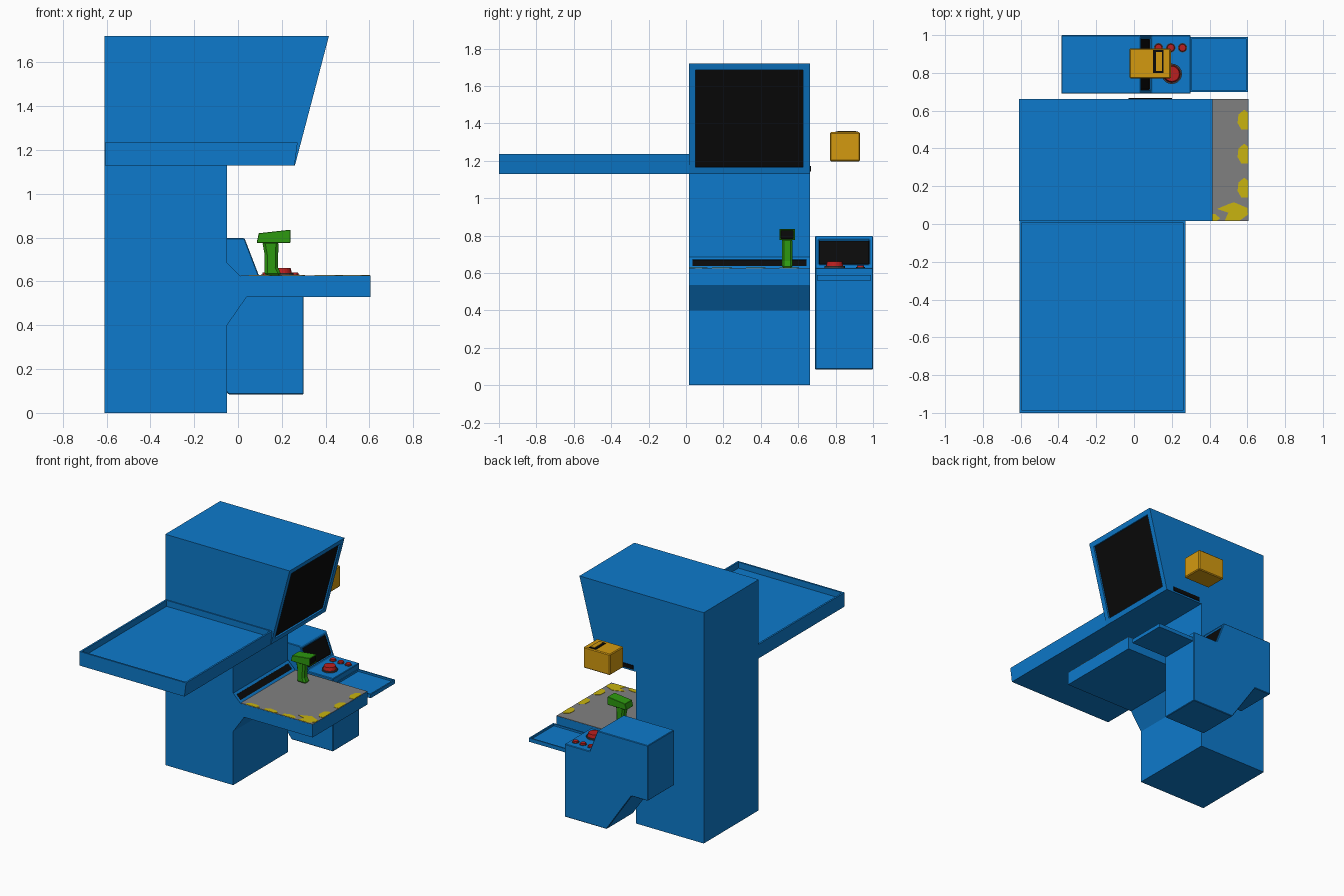
import bpy, bmesh, math
from mathutils import Vector

if "Cube" in bpy.data.objects:
    bpy.data.objects.remove(bpy.data.objects["Cube"])


def material(name, rgb):
    m = bpy.data.materials.new(name)
    m.diffuse_color = (*rgb, 1)
    m.use_nodes = True
    m.node_tree.nodes["Principled BSDF"].inputs["Base Color"].default_value = m.diffuse_color
    return m


BLUE = material("cabinet blue", (0.004, 0.195, 0.604))
BLACK = material("screen black", (0.003, 0.003, 0.003))
GREY = material("desk grey", (0.216, 0.216, 0.216))
HAZARD = material("hazard yellow", (0.58, 0.456, 0.005))
AMBER = material("amber", (0.658, 0.323, 0.005))
GREEN = material("stick green", (0.027, 0.323, 0.005))
RED = material("button red", (0.5, 0.014, 0.014))
DARK = material("button ring", (0.06, 0.05, 0.05))


def finish(bm, name, mats, bevel=0):
    me = bpy.data.meshes.new(name)
    bm.to_mesh(me)
    bm.free()
    ob = bpy.data.objects.new(name, me)
    bpy.context.collection.objects.link(ob)
    for m in mats:
        me.materials.append(m)
    if bevel:
        mod = ob.modifiers.new("soft edges", 'BEVEL')
        mod.width, mod.segments, mod.limit_method = bevel, 1, 'ANGLE'
    return ob


def prism(name, pts, lo, hi, mats, axis='Y', recesses=(), bevel=0):
    """Extrude a profile along Y (points are x,z) or Z (points are x,y).
    recesses: (point on face, margin, depth, material index)"""
    bm = bmesh.new()
    at = (lambda p, t: (p[0], t, p[1])) if axis == 'Y' else (lambda p, t: (p[0], p[1], t))
    a = [bm.verts.new(at(p, lo)) for p in pts]
    b = [bm.verts.new(at(p, hi)) for p in pts]
    bm.faces.new(a)
    bm.faces.new(b[::-1])
    n = len(pts)
    for i in range(n):
        j = (i + 1) % n
        bm.faces.new((a[i], b[i], b[j], a[j]))
    bmesh.ops.recalc_face_normals(bm, faces=bm.faces)
    for point, margin, depth, index in recesses:
        f = min(bm.faces, key=lambda f: (f.calc_center_median() - Vector(point)).length)
        bmesh.ops.inset_region(bm, faces=[f], thickness=margin, use_even_offset=True)
        if depth:
            bmesh.ops.inset_region(bm, faces=[f], thickness=0, depth=-depth)
        f.material_index = index
    return finish(bm, name, mats, bevel)


def box(name, x, y, z, mat, bevel=0):
    pts = [(x[0], z[0]), (x[1], z[0]), (x[1], z[1]), (x[0], z[1])]
    return prism(name, pts, y[0], y[1], [mat], bevel=bevel)


def disc(name, x, y, z, r, h, mat, r_top=None, sides=20):
    bm = bmesh.new()
    bmesh.ops.create_cone(bm, cap_ends=True, segments=sides, radius1=r,
                          radius2=r if r_top is None else r_top, depth=h)
    bmesh.ops.translate(bm, verts=bm.verts, vec=(x, y, z + h / 2))
    return finish(bm, name, [mat])


# Main cabinet with overhanging screen, sloped strip and desk
Y0, Y1 = 0.015, 0.662
YM = (Y0 + Y1) / 2
prism("main_cabinet",
      [(-0.61, 0), (-0.05, 0), (-0.05, 0.40), (0.04, 0.53), (0.605, 0.53), (0.605, 0.625),
       (0.01, 0.625), (-0.05, 0.685), (-0.05, 1.13), (0.26, 1.13), (0.415, 1.72), (-0.61, 1.72)],
      Y0, Y1, [BLUE, BLACK],
      recesses=[((0.3375, YM, 1.425), 0.036, 0.012, 1),
                ((-0.02, YM, 0.655), 0.019, 0.004, 1)])

# Grey desk top with worn yellow patches along two edges
box("desk_top", (0.012, 0.604), (Y0 + 0.001, Y1 - 0.001), (0.623, 0.628), GREY)


def patch(name, cx, cy, along_y):
    shape = [(-0.05, 0), (0.04, 0), (0.055, 0.02), (0.03, 0.05), (-0.015, 0.055), (-0.05, 0.035)]
    if along_y:   # outer edge at x = 0.604
        pts = [(0.603 - d, cy + t) for t, d in shape]
    else:         # outer edge at y = Y0
        pts = [(cx + t, Y0 + 0.002 + d * 0.7) for t, d in shape]
    prism(name, pts, 0.627, 0.630, [HAZARD], axis='Z')


for i, y in enumerate((0.19, 0.37, 0.55)):
    patch(f"front_patch_{i}", 0, y, True)
for i, x in enumerate((0.10, 0.25, 0.40)):
    patch(f"side_patch_{i}", x, 0, False)
prism("corner_patch", [(0.48, 0.018), (0.56, 0.018), (0.603, 0.05), (0.60, 0.085),
                       (0.53, 0.115), (0.50, 0.105), (0.44, 0.08), (0.50, 0.06)],
      0.627, 0.630, [HAZARD], axis='Z')

# Large side tray with a raised rim
prism("side_tray", [(-0.607, 1.13), (0.258, 1.13), (0.272, 1.235), (-0.607, 1.235)],
      -1.0, 0.02, [BLUE], recesses=[((-0.167, -0.49, 1.235), 0.013, 0.045, 0)])

# Small side console with sloped screen
C0, C1 = 0.69, 1.0
CM = (C0 + C1) / 2
prism("side_console",
      [(-0.385, 0.385), (-0.25, 0.385), (-0.045, 0.085), (0.30, 0.085), (0.30, 0.628),
       (0.095, 0.628), (0.03, 0.797), (-0.385, 0.797)],
      C0, C1, [BLUE, BLACK], bevel=0.004,
      recesses=[((0.0625, CM, 0.712), 0.02, 0.008, 1)])
prism("console_tray", [(0.295, 0.56), (0.603, 0.56), (0.603, 0.588), (0.295, 0.588)],
      0.70, 0.99, [BLUE], recesses=[((0.449, 0.845, 0.588), 0.01, 0.014, 0)])

# Console buttons
disc("large_button_ring", 0.20, 0.795, 0.626, 0.054, 0.012, DARK)
disc("large_button", 0.20, 0.795, 0.636, 0.046, 0.026, RED, 0.040)
for i, x in enumerate((0.13, 0.195, 0.257)):
    disc(f"small_button_ring_{i}", x, 0.933, 0.626, 0.025, 0.005, DARK, sides=14)
    disc(f"small_button_{i}", x, 0.933, 0.630, 0.020, 0.010, RED, 0.018, sides=14)

# Control stick on the desk: tapered grip and angled head with black front
prism("stick_grip", [(0.122, 0.625), (0.20, 0.625), (0.182, 0.665), (0.185, 0.785),
                     (0.11, 0.785), (0.122, 0.72)], 0.512, 0.57, [GREEN], bevel=0.012)
prism("stick_head", [(0.085, 0.776), (0.24, 0.776), (0.24, 0.836), (0.095, 0.82)],
      0.50, 0.582, [GREEN, BLACK], bevel=0.003,
      recesses=[((0.24, 0.541, 0.806), 0.006, 0.004, 1)])

# Hanging amber box with a framed slot on its top
box("amber_box", (-0.024, 0.195), (0.77, 0.93), (1.197, 1.353), AMBER, bevel=0.006)
box("amber_slot", (0.10, 0.155), (0.80, 0.92), (1.350, 1.357), BLACK)
box("amber_slot_plate", (0.117, 0.149), (0.81, 0.91), (1.350, 1.360), AMBER)

# Black bracket plate on the cabinet side
box("side_bracket", (-0.03, 0.20), (0.655, 0.667), (1.142, 1.172), BLACK)
